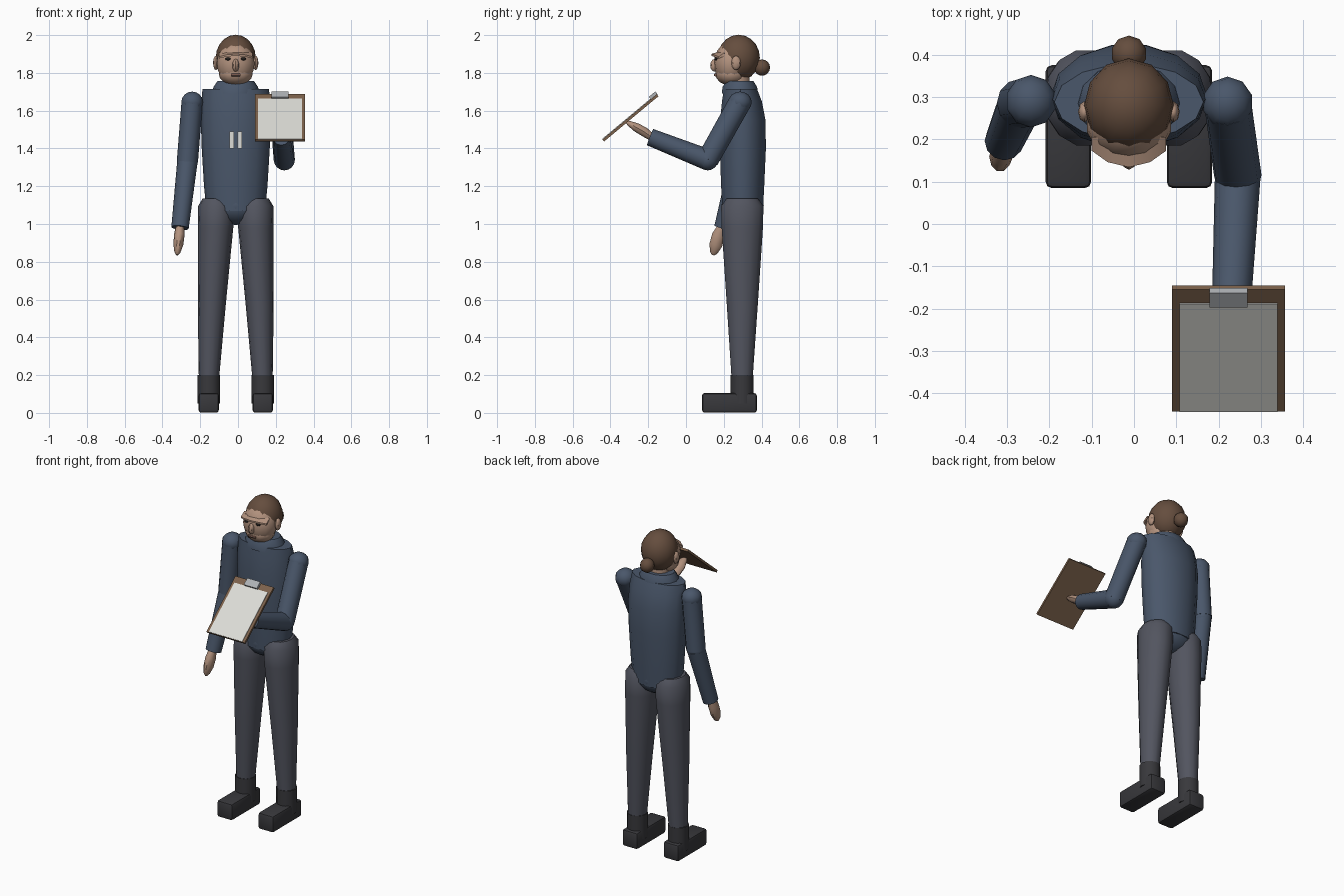
import bpy, bmesh, math
from mathutils import Vector, Matrix, Euler

if "Cube" in bpy.data.objects:
    bpy.data.objects.remove(bpy.data.objects["Cube"])

XC = -0.012  # body centre line


def material(name, r, g, b):
    m = bpy.data.materials.new(name)
    m.diffuse_color = (r, g, b, 1)
    m.use_nodes = True
    m.node_tree.nodes["Principled BSDF"].inputs["Base Color"].default_value = m.diffuse_color
    return m


JACKET = material("jacket_blue", 0.068, 0.095, 0.145)
TROUSER = material("trouser_grey", 0.085, 0.09, 0.115)
SHOE = material("shoe_dark", 0.04, 0.04, 0.045)
SKIN = material("skin", 0.45, 0.29, 0.21)
HAIR = material("hair_brown", 0.13, 0.075, 0.048)
DARK = material("eye_dark", 0.015, 0.013, 0.012)
LIP = material("lip", 0.33, 0.17, 0.13)
WOOD = material("board_brown", 0.2, 0.12, 0.07)
PAPER = material("paper_white", 0.72, 0.72, 0.68)
METAL = material("metal_grey", 0.42, 0.44, 0.46)


def finish(name, bm, mat, angle=40):
    bmesh.ops.recalc_face_normals(bm, faces=bm.faces)
    me = bpy.data.meshes.new(name)
    bm.to_mesh(me)
    bm.free()
    ob = bpy.data.objects.new(name, me)
    bpy.context.collection.objects.link(ob)
    me.materials.append(mat)
    bpy.ops.object.select_all(action='DESELECT')
    ob.select_set(True)
    bpy.context.view_layer.objects.active = ob
    if angle:
        bpy.ops.object.shade_smooth_by_angle(angle=math.radians(angle))
    return ob


def loft(name, rings, mat, n=14, along=False, angle=40):
    """Capped skin over rings (x, y, z, rx, ry); rings follow the path if along."""
    bm = bmesh.new()
    pts = [Vector(r[:3]) for r in rings]
    loops = []
    for i, r in enumerate(rings):
        rot = Matrix.Identity(3)
        if along:
            d = pts[min(i + 1, len(pts) - 1)] - pts[max(i - 1, 0)]
            side = Vector((1, 0, 0))
            side = (side - d * (side.dot(d) / d.length_squared)).normalized()
            rot = Matrix((side, d.normalized().cross(side), d.normalized())).transposed()
        ring = []
        for k in range(n):
            a = 2 * math.pi * k / n
            ring.append(bm.verts.new(pts[i] + rot @ Vector((r[3] * math.cos(a), r[4] * math.sin(a), 0))))
        loops.append(ring)
    for a, b in zip(loops, loops[1:]):
        for k in range(n):
            bm.faces.new((a[k], a[(k + 1) % n], b[(k + 1) % n], b[k]))
    bm.faces.new(loops[0])
    bm.faces.new(loops[-1])
    return finish(name, bm, mat, angle)


def ball(name, loc, size, mat, seg=12, rings=8, rot=(0, 0, 0), angle=40):
    bm = bmesh.new()
    bmesh.ops.create_uvsphere(bm, u_segments=seg, v_segments=rings, radius=1)
    m = Matrix.Translation(loc) @ Euler(rot).to_matrix().to_4x4() @ Matrix.Diagonal((*size, 1))
    bm.transform(m)
    return finish(name, bm, mat, angle)


def box(name, loc, size, mat, rot=(0, 0, 0), bevel=0.0):
    bm = bmesh.new()
    bmesh.ops.create_cube(bm, size=1)
    bm.transform(Matrix.Diagonal((*size, 1)))
    if bevel:
        bmesh.ops.bevel(bm, geom=bm.edges[:], offset=bevel, segments=2, affect='EDGES', profile=0.5)
    bm.transform(Matrix.Translation(loc) @ Euler(rot).to_matrix().to_4x4())
    return finish(name, bm, mat, 30)


# torso, hips and collar
loft("torso", [(XC, 0.3, 1.07, 0.155, 0.11), (XC, 0.3, 1.2, 0.168, 0.117),
               (XC, 0.301, 1.4, 0.18, 0.125), (XC, 0.301, 1.55, 0.185, 0.123),
               (XC, 0.296, 1.65, 0.182, 0.108), (XC, 0.288, 1.715, 0.176, 0.09)], JACKET)
ball("hips", (XC, 0.3, 1.1), (0.165, 0.112, 0.105), JACKET)
loft("collar", [(XC, 0.285, 1.69, 0.125, 0.098), (XC, 0.285, 1.725, 0.118, 0.094),
                (XC, 0.285, 1.757, 0.097, 0.074)], JACKET)
loft("neck", [(XC, 0.28, 1.7, 0.06, 0.06), (XC, 0.275, 1.82, 0.06, 0.06)], SKIN)
for i, x in enumerate((-0.034, 0.009)):
    box(f"chest_pen_{i}", (x, 0.179, 1.445), (0.024, 0.016, 0.09), PAPER)

# legs and shoes
for s, side in ((-1, "right"), (1, "left")):
    loft(side + "_leg", [(XC + s * 0.105, 0.298, 1.135, 0.07, 0.085),
                         (XC + s * 0.103, 0.298, 1.095, 0.096, 0.115),
                         (XC + s * 0.107, 0.298, 0.98, 0.094, 0.112),
                         (XC + s * 0.127, 0.298, 0.57, 0.074, 0.084),
                         (XC + s * 0.143, 0.297, 0.15, 0.052, 0.055)], TROUSER)
    loft(side + "_boot_ankle", [(XC + s * 0.143, 0.297, 0.05, 0.06, 0.061),
                                (XC + s * 0.143, 0.297, 0.2, 0.06, 0.061)], SHOE, n=12)
    box(side + "_shoe", (XC + s * 0.143, 0.23, 0.053), (0.107, 0.29, 0.104), SHOE, bevel=0.014)


# arms: shoulder ball, tapered upper arm, elbow ball, forearm
def arm(side, shoulder, elbow, wrist):
    ball(side + "_shoulder", shoulder, (0.06, 0.062, 0.056), JACKET, 10, 8)
    loft(side + "_upper_arm", [(*shoulder, 0.056, 0.06), (*elbow, 0.056, 0.058)], JACKET, 12, True)
    ball(side + "_elbow", elbow, (0.056, 0.056, 0.056), JACKET, 12, 8)
    loft(side + "_forearm", [(*elbow, 0.054, 0.056), (*wrist, 0.046, 0.046)], JACKET, 12, True)


arm("right", (-0.243, 0.29, 1.645), (-0.268, 0.285, 1.33), (-0.307, 0.195, 0.98))
arm("left", (0.221, 0.286, 1.645), (0.245, 0.115, 1.34), (0.23, -0.19, 1.46))
loft("right_hand", [(-0.307, 0.19, 0.99, 0.022, 0.022), (-0.311, 0.172, 0.94, 0.028, 0.036),
                    (-0.316, 0.158, 0.89, 0.026, 0.036), (-0.321, 0.147, 0.85, 0.016, 0.022),
                    (-0.322, 0.143, 0.836, 0.006, 0.008)], SKIN, 10, True)
loft("left_hand", [(0.23, -0.175, 1.455, 0.022, 0.02), (0.228, -0.22, 1.487, 0.036, 0.026),
                   (0.226, -0.26, 1.51, 0.036, 0.025), (0.224, -0.3, 1.532, 0.022, 0.015),
                   (0.223, -0.315, 1.54, 0.008, 0.006)], SKIN, 10, True)

# clipboard, tilted about x; parts placed by (along, above) the board centre
TILT = math.radians(39.8)


def on_board(along, above):
    c, s = math.cos(TILT), math.sin(TILT)
    return (0.223, -0.294 + along * c - above * s, 1.562 + along * s + above * c)


box("clipboard", on_board(0, 0), (0.266, 0.375, 0.014), WOOD, (TILT, 0, 0))
box("paper_sheet", on_board(-0.02, 0.008), (0.232, 0.332, 0.005), PAPER, (TILT, 0, 0))
box("board_clip", on_board(0.168, 0.014), (0.09, 0.045, 0.018), METAL, (TILT, 0, 0))

# head and hair
ball("head", (XC, 0.238, 1.85), (0.102, 0.09, 0.115), SKIN, 14, 10)
ball("jaw", (XC, 0.238, 1.795), (0.09, 0.083, 0.062), SKIN, 12, 8)
ball("hair", (XC, 0.279, 1.88), (0.106, 0.112, 0.122), HAIR, 12, 10)
ball("hair_bun", (XC, 0.402, 1.828), (0.042, 0.043, 0.043), HAIR, 10, 8)

# face
ball("nose", (XC, 0.152, 1.84), (0.018, 0.024, 0.034), SKIN, 8, 6)
box("mouth", (XC, 0.156, 1.789), (0.052, 0.014, 0.014), LIP, bevel=0.004)
box("mouth_line", (XC, 0.15, 1.788), (0.044, 0.005, 0.003), DARK)
for s, side in ((-1, "right"), (1, "left")):
    ball(side + "_eye", (XC + s * 0.04, 0.16, 1.874), (0.016, 0.01, 0.008), DARK, 8, 6)
    ball(side + "_ear", (XC + s * 0.105, 0.265, 1.853), (0.015, 0.025, 0.038), SKIN, 8, 6)

# brow peak: curved plate sloping down toward the front
bm = bmesh.new()
rows = []
for x, yf, zf in ((-0.088, 0.173, 1.886), (-0.05, 0.146, 1.896), (0, 0.134, 1.9), (0.05, 0.146, 1.896), (0.088, 0.173, 1.886)):
    rows.append([bm.verts.new((XC + x, y, z)) for y, z in
                 ((yf, zf), (0.205, zf + 0.022), (0.205, zf + 0.004), (yf, zf - 0.01))])
for a, b in zip(rows, rows[1:]):
    for k in range(4):
        bm.faces.new((a[k], a[(k + 1) % 4], b[(k + 1) % 4], b[k]))
bm.faces.new(rows[0])
bm.faces.new(rows[-1])
finish("brow_peak", bm, SKIN, 30)
